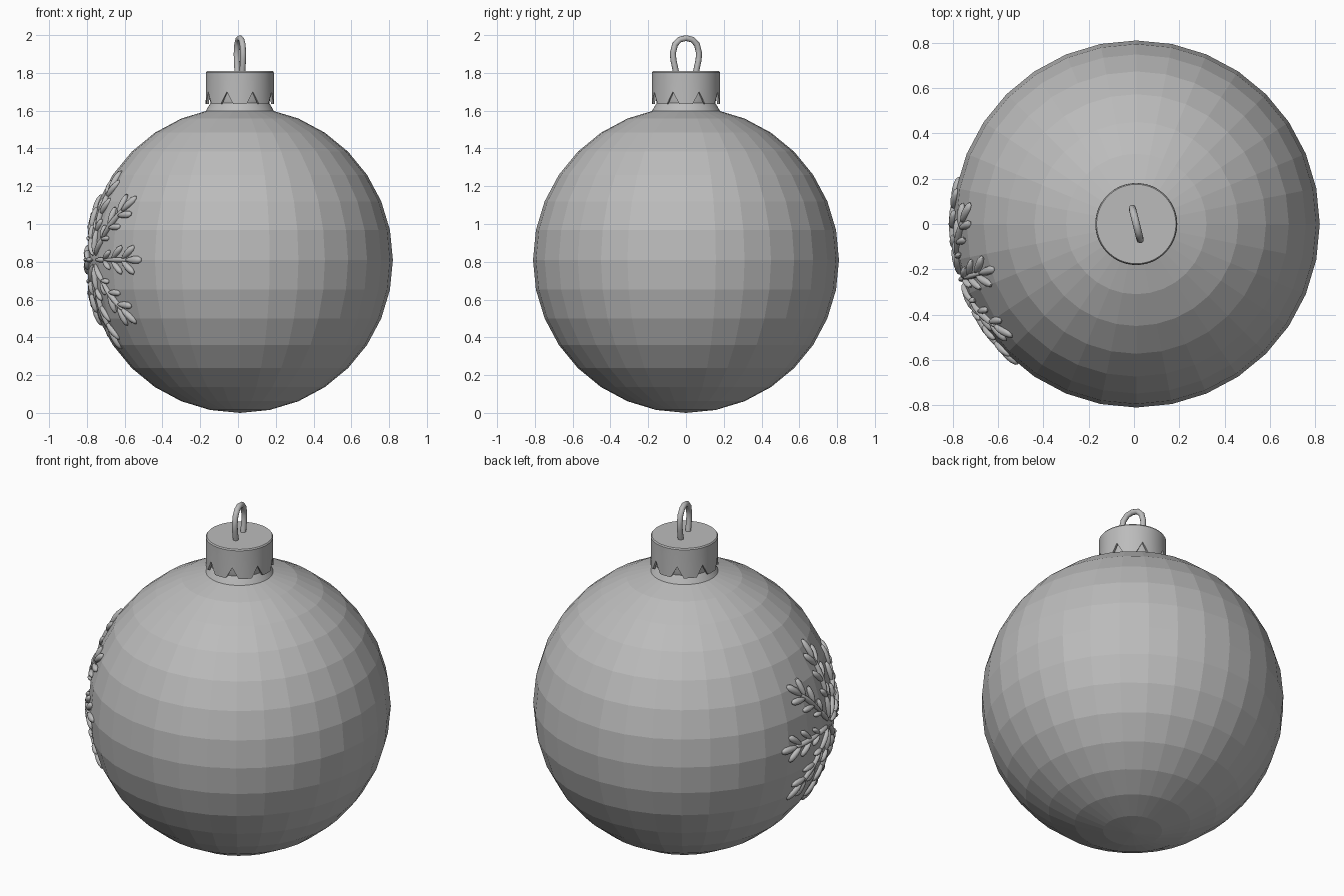
import bpy, bmesh, math
from mathutils import Vector

if "Cube" in bpy.data.objects:
    bpy.data.objects.remove(bpy.data.objects["Cube"])

R = 0.81                                  # ball radius
C = Vector((0.01, 0.0, 0.81))             # ball centre

grey = bpy.data.materials.new("plain grey")
grey.diffuse_color = (0.5, 0.5, 0.5, 1)
grey.use_nodes = True
grey.node_tree.nodes["Principled BSDF"].inputs["Base Color"].default_value = grey.diffuse_color


def finish(name, bm, smooth=None):
    bmesh.ops.recalc_face_normals(bm, faces=bm.faces[:])
    me = bpy.data.meshes.new(name)
    bm.to_mesh(me)
    bm.free()
    ob = bpy.data.objects.new(name, me)
    bpy.context.collection.objects.link(ob)
    me.materials.append(grey)
    if smooth:
        bpy.ops.object.select_all(action='DESELECT')
        ob.select_set(True)
        bpy.context.view_layer.objects.active = ob
        bpy.ops.object.shade_smooth_by_angle(angle=math.radians(smooth))
    return ob


def lathe(name, rings, n, smooth=None, closed=False):
    """rings: list of (radius, z or function of angle)."""
    bm = bmesh.new()
    rows = []
    for r, z in rings:
        row = []
        for i in range(n):
            a = 2 * math.pi * i / n
            h = z(a) if callable(z) else z
            row.append(bm.verts.new((C.x + r * math.cos(a), r * math.sin(a), h)))
        rows.append(row)
    pairs = list(zip(rows, rows[1:])) + ([(rows[-1], rows[0])] if closed else [])
    for lo, hi in pairs:
        for i in range(n):
            j = (i + 1) % n
            bm.faces.new((lo[i], lo[j], hi[j], hi[i]))
    if not closed:
        bm.faces.new(rows[0])
        bm.faces.new(rows[-1])
    return finish(name, bm, smooth)


# Faceted ball
bm = bmesh.new()
bmesh.ops.create_uvsphere(bm, u_segments=32, v_segments=16, radius=R)
bmesh.ops.translate(bm, verts=bm.verts, vec=C)
finish("ball", bm)

# Neck and inner core of the cap
lathe("neck", [(0.19, 1.58), (0.165, 1.625), (0.155, 1.64), (0.16, 1.66),
               (0.16, 1.78)], 48, 30)


# Cap sleeve with triangular notches around its lower edge
def notched(a):
    off = abs((math.degrees(a) % 45) - 22.5)
    return 1.635 + 0.065 * max(0.0, 1 - off / 11.25)


lathe("cap", [(0.168, notched), (0.181, notched), (0.18, 1.72), (0.18, 1.802),
              (0.175, 1.809), (0.168, 1.809)], 96, 30, closed=True)
lathe("cap_top", [(0.17, 1.76), (0.17, 1.809)], 96, 30)

# Wire hanging loop, turned slightly about the vertical
cu = bpy.data.curves.new("hanging_loop", 'CURVE')
cu.dimensions = '3D'
cu.bevel_depth = 0.016
cu.bevel_resolution = 3
half = [(0.052, 1.79), (0.06, 1.83), (0.069, 1.87), (0.071, 1.905),
        (0.06, 1.95), (0.035, 1.976)]
path = half + [(0, 1.984)] + [(-s, z) for s, z in reversed(half)]
sp = cu.splines.new('POLY')
sp.points.add(len(path) - 1)
turn = math.radians(14)
for p, (s, z) in zip(sp.points, path):
    p.co = (C.x - s * math.sin(turn), s * math.cos(turn), z, 1)
loop = bpy.data.objects.new("hanging_loop", cu)
bpy.context.collection.objects.link(loop)
cu.materials.append(grey)
bpy.ops.object.select_all(action='DESELECT')
loop.select_set(True)
bpy.context.view_layer.objects.active = loop
bpy.ops.object.convert(target='MESH')
bpy.ops.object.shade_smooth_by_angle(angle=math.radians(50))

# Raised eight-armed snowflake wrapped on the left side of the ball
facing = math.radians(197.5)
out = Vector((math.cos(facing), math.sin(facing), 0))
side = Vector((-math.sin(facing), math.cos(facing), 0))
flake = bmesh.new()


def lobe(p, q, width, arm):
    """Rounded teardrop from p to q (arm coordinates), wide end at q."""
    p, q = Vector(p), Vector(q)
    mid, d = (p + q) / 2, (q - p) / 2
    n = Vector((-d.y, d.x)).normalized() * width / 2
    ca, sa = math.cos(arm), math.sin(arm)
    new = bmesh.ops.create_uvsphere(flake, u_segments=10, v_segments=6, radius=1)["verts"]
    for v in new:
        k = v.co
        w = mid + d * k.x + n * k.y * (0.8 + 0.3 * k.x)
        u = (w.x * ca - w.y * sa) * 0.92
        h = w.x * sa + w.y * ca
        depth = math.sqrt(R * R - u * u - h * h)
        direction = (out * depth + side * u + Vector((0, 0, h))).normalized()
        v.co = C + direction * (R + 0.018 * k.z)


for i in range(8):
    arm = i * math.pi / 4
    lobe((0.03, 0), (0.17, 0), 0.035, arm)
    lobe((0.14, 0), (0.39, 0), 0.035, arm)
    lobe((0.36, 0), (0.475, 0), 0.05, arm)
    for s in (-1, 1):
        lobe((0.33, 0), (0.42, 0.075 * s), 0.045, arm)
        lobe((0.24, 0), (0.325, 0.075 * s), 0.04, arm)
        lobe((0.15, 0), (0.215, 0.05 * s), 0.032, arm)
finish("snowflake", flake, 60)
